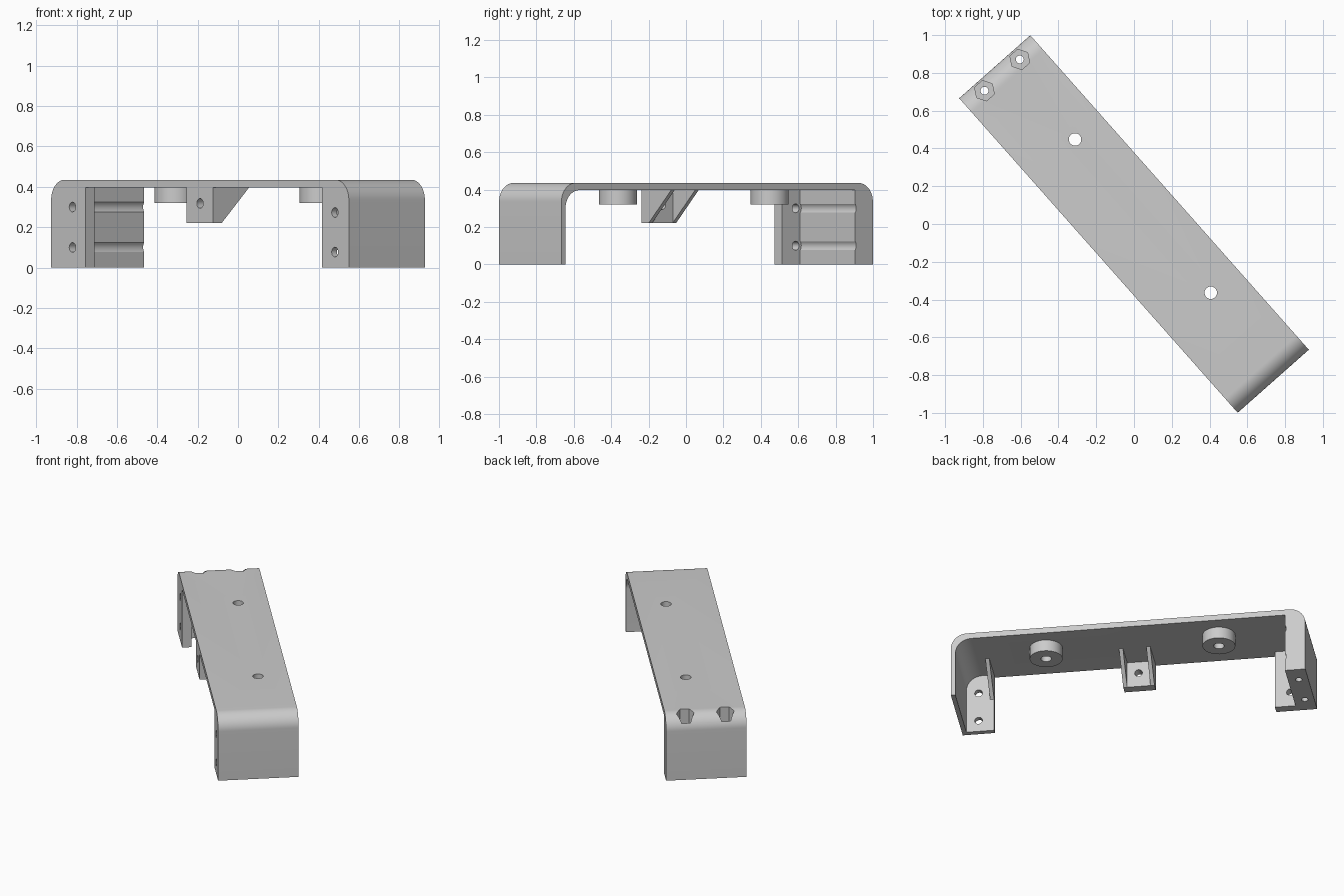
import bpy, bmesh, math
from mathutils import Matrix, Vector

cube = bpy.data.objects.get("Cube")
if cube:
    bpy.data.objects.remove(cube, do_unlink=True)

# Overall dimensions, in a frame with x along the length and y across the width
HALF_L, HALF_W = 1.112, 0.2515
TOP, UNDER = 0.435, 0.397
R = 0.1
BLOCK_X = -0.985             # inner face of the thick end
WALL_X = HALF_L - 0.028      # inner face of the thin end
TURN = Matrix.Rotation(math.radians(-48.47), 4, "Z")

grey = bpy.data.materials.new("plain grey")
grey.use_nodes = True
grey.diffuse_color = (0.6, 0.6, 0.6, 1)
grey.node_tree.nodes["Principled BSDF"].inputs["Base Color"].default_value = (0.6, 0.6, 0.6, 1)


def prism(name, profile, axis, lo, hi):
    """Extrude a closed 2D profile along an axis from lo to hi."""
    place = {"x": lambda a, b, w: (w, a, b),
             "y": lambda a, b, w: (a, w, b),
             "z": lambda a, b, w: (a, b, w)}[axis]
    bm = bmesh.new()
    rings = [[bm.verts.new(place(a, b, w)) for a, b in profile] for w in (lo, hi)]
    bm.faces.new(rings[0])
    bm.faces.new(rings[1])
    n = len(profile)
    for i in range(n):
        j = (i + 1) % n
        bm.faces.new((rings[0][i], rings[0][j], rings[1][j], rings[1][i]))
    bmesh.ops.recalc_face_normals(bm, faces=bm.faces)
    mesh = bpy.data.meshes.new(name)
    bm.to_mesh(mesh)
    bm.free()
    mesh.materials.append(grey)
    obj = bpy.data.objects.new(name, mesh)
    bpy.context.scene.collection.objects.link(obj)
    return obj


def arc(cx, cz, r, start, end, steps=16):
    angles = [math.radians(start + (end - start) * i / steps) for i in range(steps + 1)]
    return [(cx + r * math.cos(t), cz + r * math.sin(t)) for t in angles]


def rod(name, a, b, r, axis, lo, hi, sides=32, start=0):
    return prism(name, arc(a, b, r, start, start + 360, sides)[:-1], axis, lo, hi)


def rect(a0, a1, b0, b1):
    return [(a0, b0), (a1, b0), (a1, b1), (a0, b1)]


def cut(obj, cutters):
    """Subtract the cutters and bake the result."""
    for c in cutters:
        c.hide_render = True
        mod = obj.modifiers.new("cut", "BOOLEAN")
        mod.operation, mod.solver, mod.object = "DIFFERENCE", "EXACT", c
    graph = bpy.context.evaluated_depsgraph_get()
    baked = bpy.data.meshes.new_from_object(obj.evaluated_get(graph))
    obj.modifiers.clear()
    obj.data = baked
    for c in cutters:
        bpy.data.objects.remove(c, do_unlink=True)


parts = []
inner_fillet = arc(WALL_X - R, UNDER - R, R, 0, 90)

# Main shell: top plate, thick end block and thin end wall
shell = prism("main_shell",
              [(-HALF_L, 0), (BLOCK_X, 0), (BLOCK_X, UNDER)]
              + inner_fillet[::-1]
              + [(WALL_X, 0), (HALF_L, 0)]
              + arc(HALF_L - R, TOP - R, R, 0, 90)
              + arc(R - HALF_L, TOP - R, R, 90, 180),
              "y", -HALF_W, HALF_W)
parts.append(shell)

BOSS_X, BOSS_Y = 0.542, 0.063
PLATE_IN = 0.06 - HALF_W     # inner face of the thick side plates
cutters = []
for s in (-1, 1):
    cutters.append(rod("plate_hole", s * BOSS_X, BOSS_Y, 0.033, "z", 0.2, 0.6))
    cutters.append(rod("nut_pocket", -1.053, s * 0.125, 0.055, "z", 0.3, 0.6, 6, 30))
    cutters.append(rod("screw_hole", -1.053, s * 0.125, 0.021, "z", -0.1, 0.5))
for z in (0.1, 0.3):
    cutters.append(rod("tool_groove", -0.953, z, 0.04, "y", PLATE_IN, 0.4))
cut(shell, cutters)

# Round bosses under the plate
for s, side in ((-1, "back"), (1, "front")):
    boss = rod(side + "_boss", s * BOSS_X, BOSS_Y, 0.102, "z", 0.32, UNDER, 48)
    cut(boss, [rod("boss_hole", s * BOSS_X, BOSS_Y, 0.033, "z", 0.2, 0.6)])
    parts.append(boss)

# Side plate beside the thick end block
back_flange = prism("back_side_flange", rect(BLOCK_X, -0.856, 0, UNDER), "y", -HALF_W, PLATE_IN)
cut(back_flange, [rod("hole", -0.953, z, 0.024, "y", -0.4, 0) for z in (0.1, 0.3)])
parts.append(back_flange)

# Side plate beside the thin end wall, following the inner fillet
FRONT_IN = 0.035 - HALF_W
front_flange = prism("front_side_flange",
                     [(0.91, 0), (WALL_X, 0)] + inner_fillet + [(0.91, UNDER)],
                     "y", -HALF_W, FRONT_IN)
cut(front_flange, [rod("hole", 1.008, z, 0.024, "y", -0.4, 0) for z in (0.077, 0.273)])
parts.append(front_flange)

# Middle tab
tab = prism("middle_tab", rect(-0.1, 0.096, 0.222, UNDER), "y", -HALF_W, PLATE_IN)
cut(tab, [rod("hole", 0, 0.318, 0.024, "y", -0.4, 0)])
parts.append(tab)

# Triangular gussets bracing the tab and the front flange
for name, x, y in (("tab_back_gusset", -0.1, PLATE_IN),
                   ("tab_front_gusset", 0.071, PLATE_IN),
                   ("flange_gusset", 0.91, FRONT_IN)):
    parts.append(prism(name, [(y, 0.222), (0.24 - HALF_W, UNDER), (y, UNDER)],
                       "x", x, x + 0.025))

# Turn everything into place and shade
bpy.ops.object.select_all(action="DESELECT")
for p in parts:
    p.data.transform(TURN)
    p.select_set(True)
bpy.context.view_layer.objects.active = shell
bpy.ops.object.shade_smooth_by_angle(angle=math.radians(30))
